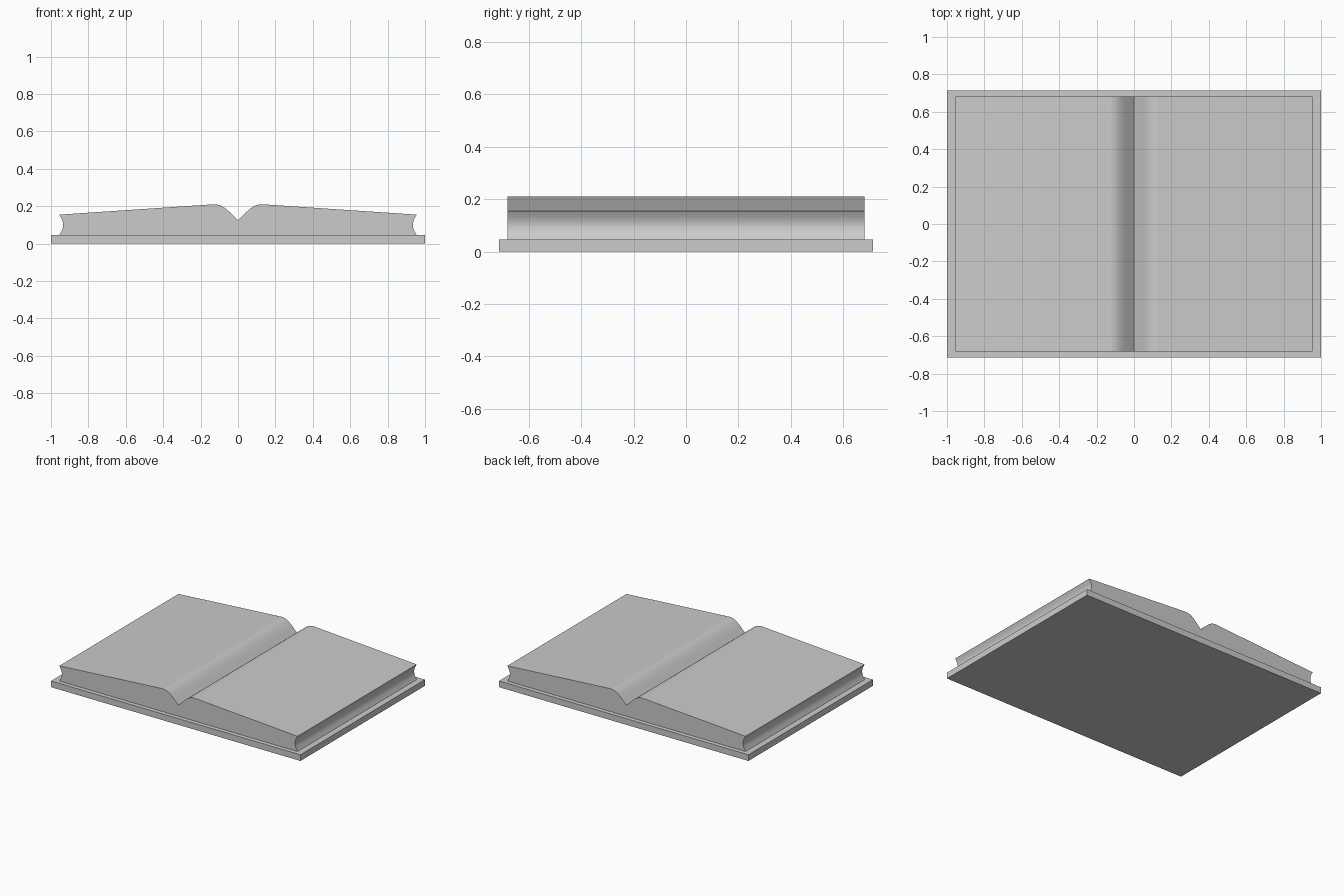
import bpy, bmesh, math
from mathutils import Vector
from mathutils.geometry import interpolate_bezier

if "Cube" in bpy.data.objects:
    bpy.data.objects.remove(bpy.data.objects["Cube"])

COVER_TOP = 0.045


def extrude_profile(name, pts, half_depth):
    """Prism from an x-z outline, extruded along y and centred on y = 0."""
    bm = bmesh.new()
    face = bm.faces.new([bm.verts.new((x, -half_depth, z)) for x, z in pts])
    ext = bmesh.ops.extrude_face_region(bm, geom=[face])
    moved = [v for v in ext["geom"] if isinstance(v, bmesh.types.BMVert)]
    bmesh.ops.translate(bm, verts=moved, vec=(0, 2 * half_depth, 0))
    bmesh.ops.recalc_face_normals(bm, faces=bm.faces)
    mesh = bpy.data.meshes.new(name)
    bm.to_mesh(mesh)
    bm.free()
    obj = bpy.data.objects.new(name, mesh)
    bpy.context.collection.objects.link(obj)
    return obj


# Flat cover board
extrude_profile("cover", [(-1, 0), (1, 0), (1, COVER_TOP), (-1, COVER_TOP)], 0.713)

# Right half of the page outline: rounded gutter, then concave fore edge
gutter = interpolate_bezier(Vector((0, 0.125)), Vector((0.05, 0.172)),
                            Vector((0.08, 0.215)), Vector((0.135, 0.21)), 16)
right = [(p.x, p.y) for p in gutter]
STEPS = 12
corner_z = 0.155
for i in range(STEPS + 1):
    t = i / STEPS
    right.append((0.955 - 0.02 * math.sin(math.pi * t),
                  corner_z + (COVER_TOP - corner_z) * t))

# Mirror the outline to get both page blocks
left = [(-x, z) for x, z in reversed(right[1:])]
pages = extrude_profile("pages", right + left, 0.682)

# Smooth curves, sharp corners
bpy.context.view_layer.objects.active = pages
pages.select_set(True)
bpy.ops.object.shade_smooth_by_angle(angle=math.radians(30))
